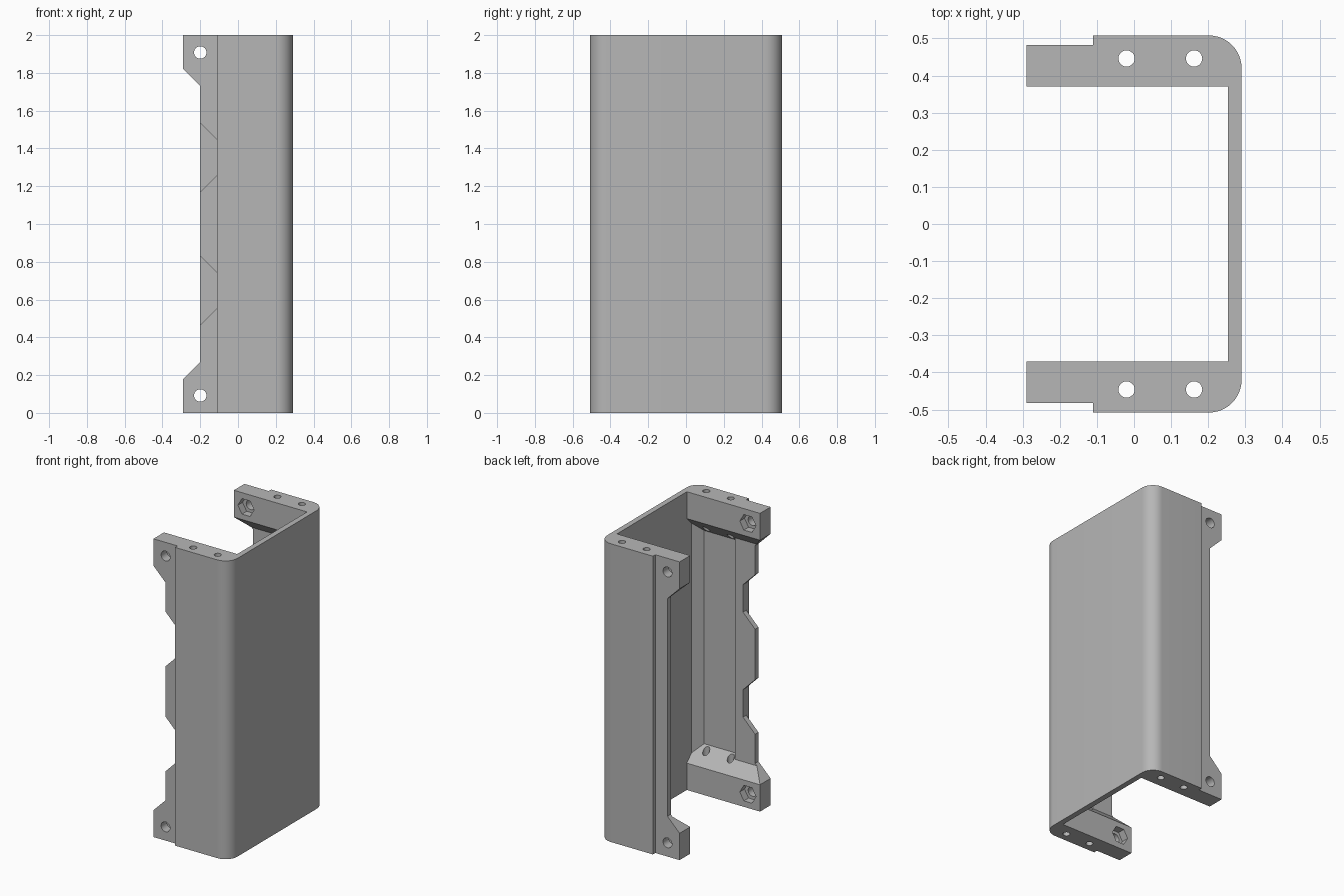
import bpy, bmesh, math
from mathutils import Matrix, Vector

cube = bpy.data.objects.get("Cube")
if cube:
    bpy.data.objects.remove(cube, do_unlink=True)

grey = bpy.data.materials.new("plain_grey")
grey.use_nodes = True
color = (0.47, 0.47, 0.47, 1)
grey.diffuse_color = color
grey.node_tree.nodes["Principled BSDF"].inputs["Base Color"].default_value = color

HEIGHT, HALF_X, HALF_Y = 2.0, 0.29, 0.508
EDGE_X = -0.11                      # open edge of the outer shell
WALL_Y, WALL_X = 0.475, 0.253       # inner faces of the shell
CHAMFER = 0.055                     # inner corner bevel
LIP_OUT, LIP_IN, LIP_X = 0.482, 0.447, -0.2
BLOCK_Y, BLOCK_Z = 0.37, 0.18


def new_object(name, bm):
    bmesh.ops.recalc_face_normals(bm, faces=bm.faces)
    mesh = bpy.data.meshes.new(name)
    bm.to_mesh(mesh)
    bm.free()
    mesh.materials.append(grey)
    obj = bpy.data.objects.new(name, mesh)
    bpy.context.collection.objects.link(obj)
    return obj


def prism(points, offset):
    """Extrude a closed 3D outline along an offset."""
    bm = bmesh.new()
    face = bm.faces.new([bm.verts.new(p) for p in points])
    out = bmesh.ops.extrude_face_region(bm, geom=[face], use_keep_orig=True)
    moved = [v for v in out["geom"] if isinstance(v, bmesh.types.BMVert)]
    bmesh.ops.translate(bm, verts=moved, vec=offset)
    return bm


def select_only(obj):
    bpy.ops.object.select_all(action="DESELECT")
    obj.select_set(True)
    bpy.context.view_layer.objects.active = obj


def drill(obj, center, radius, depth, sides, axis, spin=0.0):
    """Cut a round or hexagonal hole along y or z."""
    bm = bmesh.new()
    bmesh.ops.create_cone(bm, cap_ends=True, segments=sides, radius1=radius,
                          radius2=radius, depth=depth,
                          matrix=Matrix.Rotation(spin, 4, "Z"))
    turn = Matrix.Rotation(math.pi / 2, 4, "X") if axis == "y" else Matrix()
    bm.transform(Matrix.Translation(center) @ turn)
    cutter = new_object("hole_cutter", bm)
    cutter.hide_render = True
    mod = obj.modifiers.new("hole", "BOOLEAN")
    mod.operation, mod.solver, mod.object = "DIFFERENCE", "EXACT", cutter
    select_only(obj)
    bpy.ops.object.modifier_apply(modifier=mod.name)
    bpy.data.objects.remove(cutter, do_unlink=True)


def mirrored(obj, name, flip_y, flip_z):
    """Copy a part to the other side and/or the other end."""
    bm = bmesh.new()
    bm.from_mesh(obj.data)
    for v in bm.verts:
        if flip_y:
            v.co.y = -v.co.y
        if flip_z:
            v.co.z = HEIGHT - v.co.z
    return new_object(name, bm)


# Outer shell: channel with rounded outside corners and bevelled inside corners
R = 0.088
half = [(WALL_X, WALL_Y - CHAMFER), (WALL_X - CHAMFER, WALL_Y),
        (EDGE_X, WALL_Y), (EDGE_X, HALF_Y)]
for i in range(13):
    a = math.pi / 2 * (1 - i / 12)
    half.append((HALF_X - R + R * math.cos(a), HALF_Y - R + R * math.sin(a)))
outline = half + [(x, -y) for x, y in reversed(half)]
parts = [new_object("outer_shell", prism([(x, y, 0) for x, y in outline],
                                         Vector((0, 0, HEIGHT))))]

# End block: sloped on the inside and at the tab, with bores and a nut pocket
plan = [(-HALF_X, BLOCK_Y), (WALL_X, BLOCK_Y), (WALL_X, WALL_Y - CHAMFER),
        (WALL_X - CHAMFER, WALL_Y), (EDGE_X, WALL_Y), (EDGE_X, LIP_OUT),
        (-HALF_X, LIP_OUT)]
bm = prism([(x, y, 0) for x, y in plan], Vector((0, 0, 0.4)))
for corner, normal in (((0, BLOCK_Y, BLOCK_Z), (0, -1, 1)),
                       ((-HALF_X, 0, BLOCK_Z), (-1, 0, 1))):
    geom = bm.verts[:] + bm.edges[:] + bm.faces[:]
    bmesh.ops.bisect_plane(bm, geom=geom, plane_co=corner, plane_no=normal,
                           clear_outer=True)
    bmesh.ops.holes_fill(bm, edges=[e for e in bm.edges if e.is_boundary])
block = new_object("back_bottom_block", bm)
for x in (-0.02, 0.162):
    drill(block, (x, 0.446, 0.2), 0.022, 0.6, 24, "z")
drill(block, (LIP_X, 0.43, 0.092), 0.033, 0.4, 32, "y")
drill(block, (LIP_X, BLOCK_Y, 0.092), 0.06, 0.1, 6, "y", math.pi / 6)
parts += [block,
          mirrored(block, "back_top_block", False, True),
          mirrored(block, "front_bottom_block", True, False),
          mirrored(block, "front_top_block", True, True)]

# Lips along the open edges; the front one has two tapered notches
low = 0.25
ends = [(LIP_X - 0.02, low), (LIP_X, low + 0.02)]
inner = [(-0.05, HEIGHT - low), (-0.05, low)]
notches = []
for z in (0.648, HEIGHT - 0.648):
    notches += [(LIP_X, z - 0.183), (EDGE_X, z - 0.092),
                (EDGE_X, z + 0.092), (LIP_X, z + 0.183)]
for name, cuts, side in (("back_lip", [], 1), ("front_lip", notches, -1)):
    profile = ends + cuts + [(x, HEIGHT - z) for x, z in reversed(ends)] + inner
    parts.append(new_object(name, prism(
        [(x, side * LIP_IN, z) for x, z in profile],
        Vector((0, side * (LIP_OUT - LIP_IN), 0)))))

for obj in parts:
    select_only(obj)
    bpy.ops.object.shade_smooth_by_angle(angle=math.radians(30))
